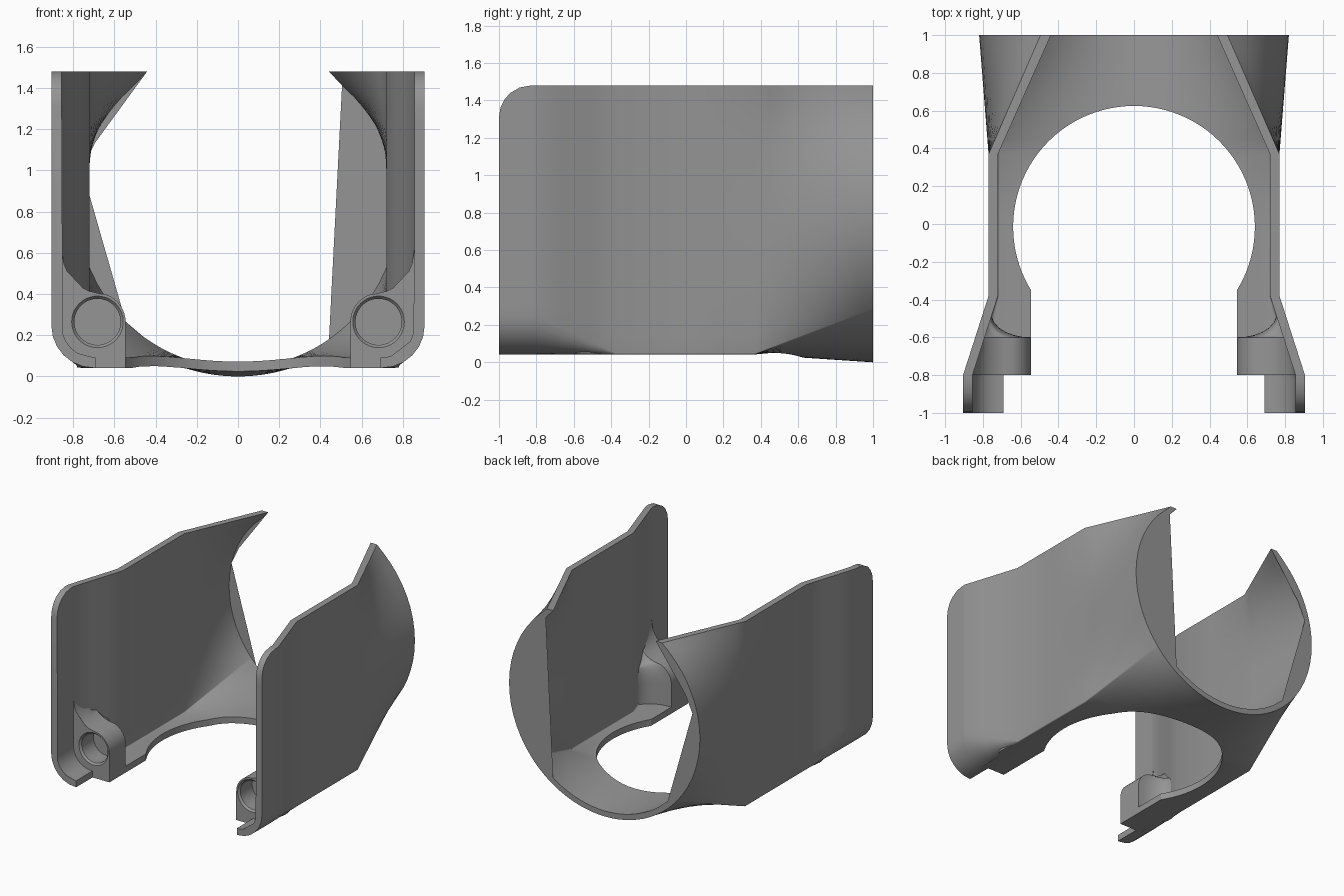
import bpy, bmesh, math
from math import sin, cos, radians, sqrt

if "Cube" in bpy.data.objects:
    bpy.data.objects.remove(bpy.data.objects["Cube"])

grey = bpy.data.materials.new("mid_grey")
grey.diffuse_color = (0.3, 0.3, 0.3, 1)
grey.use_nodes = True
grey.node_tree.nodes["Principled BSDF"].inputs["Base Color"].default_value = grey.diffuse_color
TOP, BOTTOM, WALL = 1.48, 0.042, 0.05
RING_Z = 0.82


def lerp(a, b, t):
    return a + (b - a) * t


def loft(name, rings):
    """Solid skinned through closed rings of points."""
    bm = bmesh.new()
    vs = [[bm.verts.new(p) for p in r] for r in rings]
    n = len(vs[0])
    for a, b in zip(vs, vs[1:]):
        for i in range(n):
            j = (i + 1) % n
            bm.faces.new((a[i], a[j], b[j], b[i]))
    for cap in (vs[0], vs[-1]):
        bm.faces.new(cap)
    bmesh.ops.triangulate(bm, faces=[f for f in bm.faces if len(f.verts) > 4])
    bmesh.ops.recalc_face_normals(bm, faces=bm.faces)
    me = bpy.data.meshes.new(name)
    bm.to_mesh(me)
    bm.free()
    ob = bpy.data.objects.new(name, me)
    bpy.context.collection.objects.link(ob)
    me.materials.append(grey)
    return ob


def cut(ob, cutter):
    cutter.hide_render = True
    cutter.hide_set(True)
    m = ob.modifiers.new("cut", 'BOOLEAN')
    m.operation, m.solver, m.object = 'DIFFERENCE', 'EXACT', cutter


def smooth(ob):
    bpy.ops.object.select_all(action='DESELECT')
    ob.select_set(True)
    bpy.context.view_layer.objects.active = ob
    for m in list(ob.modifiers):
        bpy.ops.object.modifier_apply(modifier=m.name)
    bpy.ops.object.shade_smooth_by_angle(angle=radians(30))


def box(name, x, y0, y1, z0, z1):
    return loft(name, [[(-x, y, z0), (x, y, z0), (x, y, z1), (-x, y, z1)] for y in (y0, y1)])


def half_width(y):
    return lerp(0.905, 0.77, min(max((y + 0.8) / 0.42, 0), 1))


def top_height(y):
    d = max(0, -0.83 - y)
    return TOP - 0.17 + sqrt(max(0, 0.17 ** 2 - d * d))


def half_profile(y, inset, radius, start_angle):
    """Wall, corner and floor on the right, blended into a round ring at the back."""
    hw, zb, zt = half_width(y) - inset, BOTTOM + inset, top_height(y)
    r = max(lerp(0.205, 0.008, min(max((y + 0.8) / 0.42, 0), 1)) - inset, 0.006)
    t = max(0, (y - 0.37) / 0.63)
    pts = []
    for i in range(17):
        s = i / 16
        pts.append((hw, lerp(zt, zb + r, s), lerp(start_angle, -40.5, s)))
    for i in range(1, 7):
        a = radians(-90 * i / 6)
        pts.append((hw - r + r * cos(a), zb + r + r * sin(a), -40.5 - i / 6))
    for i in range(1, 13):
        s = i / 12
        pts.append(((hw - r) * (1 - s), zb, lerp(-41.5, -90, s)))
    out = []
    for i, (x, z, a) in enumerate(pts):
        a = radians(a)
        rz = TOP if i == 0 else RING_Z + radius * sin(a)
        out.append((lerp(x, radius * cos(a), t), y, lerp(z, rz, t)))
    return out


def shell_ring(y):
    outer = half_profile(y, 0, 0.82, 52.9)
    inner = half_profile(y, WALL, 0.777, 55.5)
    flip = lambda ps: [(-x, yy, z) for x, yy, z in reversed(ps[:-1])]
    full_outer = outer + flip(outer)
    full_inner = inner + flip(inner)
    return full_outer + full_inner[::-1]


# Shell: flared front walls, straight middle, round ring at the back
stations = [-1, -0.992, -0.97, -0.94, -0.89, -0.83, -0.8, -0.66, -0.52, -0.38, 0, 0.37]
stations += [0.37 + 0.63 * i / 8 for i in range(1, 9)]
shell = loft("shell", [shell_ring(y) for y in stations])

# Floor opening: round in the middle, open channel towards the front
disc = [(0.64 * cos(i * math.tau / 96), -0.015 + 0.64 * sin(i * math.tau / 96)) for i in range(96)]
cut(shell, loft("round_cutter", [[(x, y, z) for x, y in disc] for z in (-0.3, 0.4)]))
cut(shell, box("channel_cutter", 0.545, -1.1, -0.3, -0.3, 0.41))
cut(shell, box("lip_cutter", 0.69, -1.1, -0.8, -0.3, 0.42))
smooth(shell)

# Socket bosses at the lower front corners
BX, BZ, BR = 0.685, 0.265, 0.14
boss_profile = [(0.74, 0.044), (BX - BR, 0.044)]
boss_profile += [(BX + BR * cos(radians(a)), BZ + BR * sin(radians(a))) for a in range(180, 104, -8)]
fx, fz = BX + BR * cos(radians(105)), BZ + BR * sin(radians(105))
boss_profile += [(lerp(fx, 0.856, sin(a)), lerp(fz, 0.62, 1 - cos(a)))
                 for a in (math.pi / 2 * i / 9 for i in range(1, 10))]
boss_profile += [(0.88, 0.62), (0.88, 0.25), (0.83, 0.11)]


def boss_ring(y, side):
    u = max(0, (y + 0.6) / 0.2)
    wall = half_width(y) - 0.025
    k = 1 - sqrt(max(0, 1 - (1 - u) ** 2)) if u > 0 else 1
    ring = []
    for x, z in boss_profile:
        x = min(x, wall)
        ring.append((side * (wall - (wall - x) * k), y, z if z < 0.1 else lerp(z, 0.1 + (z - 0.1) * 0.8, u)))
    return ring


for side, label in ((1, "right"), (-1, "left")):
    boss = loft(label + "_socket", [boss_ring(y, side) for y in
                (-0.8, -0.7, -0.6, -0.597, -0.588, -0.572, -0.55, -0.52, -0.48, -0.44, -0.41)])
    bore = [(cos(i * math.tau / 48), sin(i * math.tau / 48)) for i in range(48)]
    cut(boss, loft(label + "_bore_cutter", [[(side * BX * 0.995 + r * c, y, BZ + r * s) for c, s in bore]
                   for y, r in ((-0.9, 0.125), (-0.8, 0.125), (-0.785, 0.112), (-0.64, 0.112))]))
    smooth(boss)
